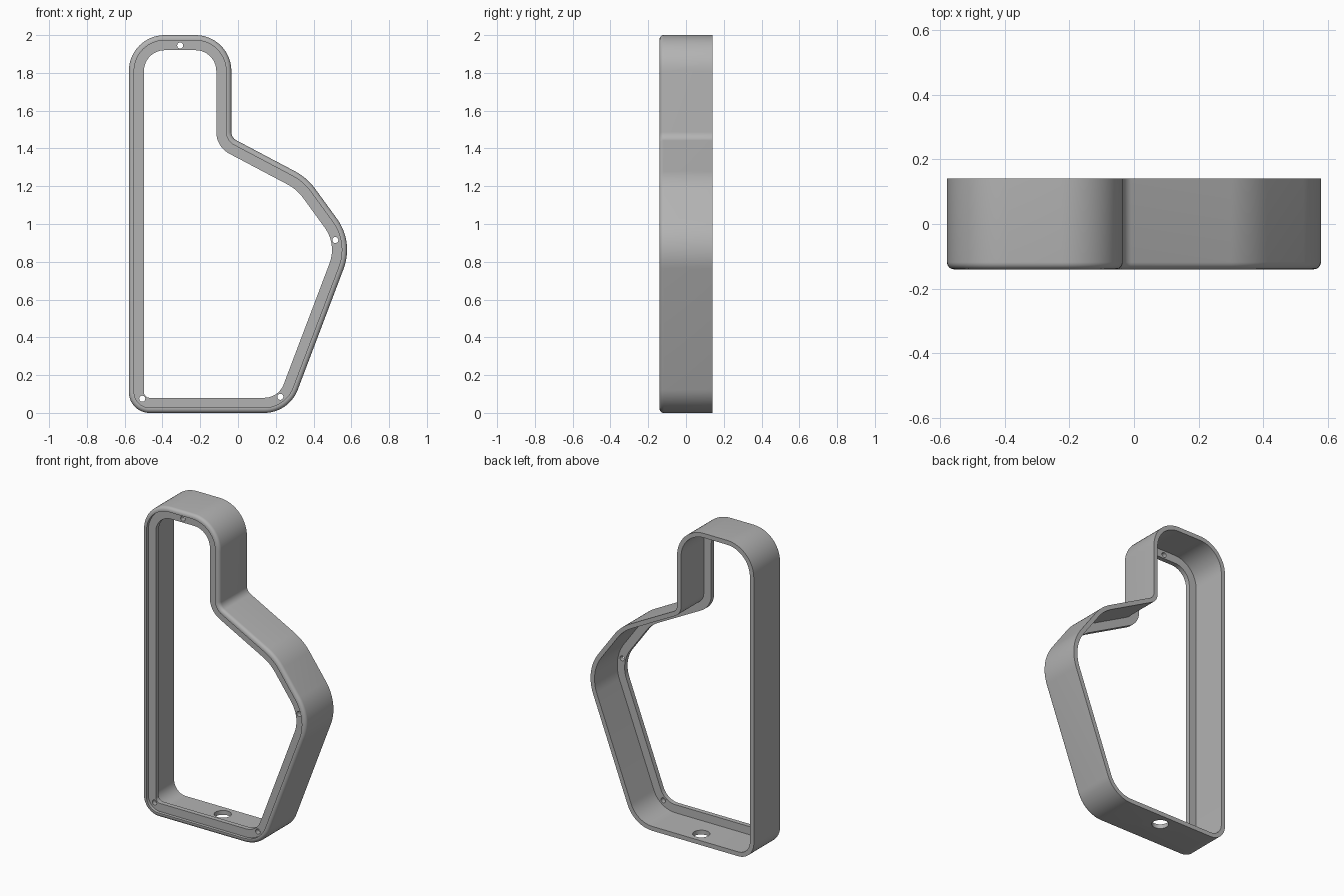
import bpy, bmesh, math
from mathutils import Vector

cube = bpy.data.objects.get("Cube")
if cube:
    bpy.data.objects.remove(cube, do_unlink=True)

# Single grey plastic
grey = bpy.data.materials.new("grey_plastic")
grey.use_nodes = True
colour = (0.45, 0.45, 0.45, 1)
grey.diffuse_color = colour
grey.node_tree.nodes["Principled BSDF"].inputs["Base Color"].default_value = colour

HALF = 0.14      # half depth
WALL = 0.028     # wall thickness
LEDGE = 0.08     # inner reach of the front ledge
ROUND = 0.022    # rounded outer front edge

# Outline corners, counter-clockwise: x, z, fillet radius
corners = [(-0.578, 0, 0.11), (0.27, 0, 0.19), (0.613, 0.905, 0.28),
           (0.366, 1.245, 0.32), (-0.035, 1.457, 0.05),
           (-0.035, 2, 0.19), (-0.578, 2, 0.19)]


def filleted_outline(pts, steps=14):
    """Return (point, outward normal) samples around the rounded outline."""
    samples = []
    for i, (x, z, r) in enumerate(pts):
        p = Vector((x, z))
        before = (p - Vector(pts[i - 1][:2])).normalized()
        after = (Vector(pts[(i + 1) % len(pts)][:2]) - p).normalized()
        turn = math.atan2(before.x * after.y - before.y * after.x, before.dot(after))
        side = 1 if turn > 0 else -1
        start = p - before * r * math.tan(abs(turn) / 2)
        out = Vector((before.y, -before.x))
        centre = start - out * r * side
        base = math.atan2(out.y, out.x)
        for k in range(steps + 1):
            a = base + turn * k / steps
            n = Vector((math.cos(a), math.sin(a)))
            samples.append((centre + n * r * side, n))
    return samples


# Wall cross-section: inward offset, depth
section = []
for k in range(7):
    a = math.pi / 2 * k / 6
    section.append((ROUND * (1 - math.cos(a)), -HALF + ROUND * (1 - math.sin(a))))
section += [(WALL, -HALF), (WALL, -HALF + 0.02), (LEDGE, -HALF + 0.02),
            (LEDGE, -HALF + 0.05), (WALL, -HALF + 0.05), (WALL, HALF), (0, HALF)]

# Sweep the section around the outline
bm = bmesh.new()
rings = []
for p, n in filleted_outline(corners):
    ring = []
    for inset, y in section:
        q = p - n * inset
        ring.append(bm.verts.new((q.x, y, q.y)))
    rings.append(ring)
for i, ring in enumerate(rings):
    prev = rings[i - 1]
    for j in range(len(section)):
        bm.faces.new((prev[j - 1], prev[j], ring[j], ring[j - 1]))
bmesh.ops.recalc_face_normals(bm, faces=bm.faces)
mesh = bpy.data.meshes.new("frame")
bm.to_mesh(mesh)
bm.free()
frame = bpy.data.objects.new("frame", mesh)
bpy.context.collection.objects.link(frame)
mesh.materials.append(grey)
bpy.context.view_layer.objects.active = frame


def drill(location, radius, depth, rotation=(0, 0, 0)):
    """Cut a round hole through the frame."""
    bpy.ops.mesh.primitive_cylinder_add(vertices=32, radius=radius, depth=depth,
                                        location=location, rotation=rotation)
    cutter = bpy.context.object
    cutter.name = "hole_cutter"
    cutter.hide_render = True
    cutter.data.materials.append(grey)
    bpy.context.view_layer.objects.active = frame
    mod = frame.modifiers.new("hole", "BOOLEAN")
    mod.operation = "DIFFERENCE"
    mod.solver = "EXACT"
    mod.object = cutter
    bpy.ops.object.modifier_apply(modifier=mod.name)
    bpy.data.objects.remove(cutter, do_unlink=True)


# Screw holes in the ledge
for x, z in [(-0.507, 0.075), (0.224, 0.085), (0.515, 0.915), (-0.306, 1.945)]:
    drill((x, -HALF + 0.035, z), 0.016, 0.06, (math.pi / 2, 0, 0))

# Cable hole in the bottom wall
drill((-0.15, 0.06, 0.014), 0.05, 0.08)

bpy.ops.object.select_all(action="DESELECT")
frame.select_set(True)
bpy.context.view_layer.objects.active = frame
bpy.ops.object.shade_smooth_by_angle(angle=math.radians(30))
